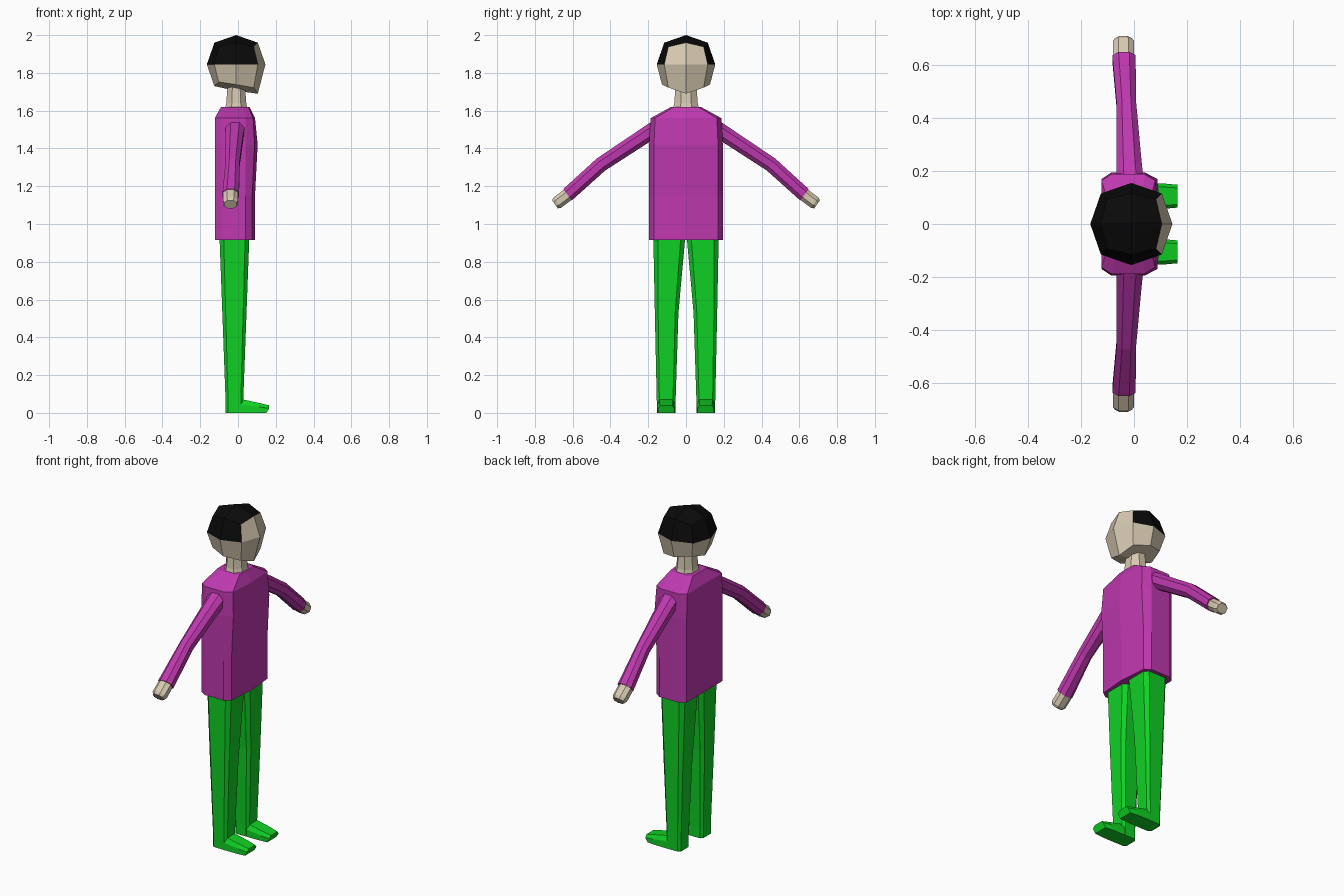
import bpy, bmesh
from mathutils import Vector
from itertools import product

if "Cube" in bpy.data.objects:
    bpy.data.objects.remove(bpy.data.objects["Cube"])


def material(name, rgb):
    m = bpy.data.materials.new(name)
    m.diffuse_color = (*rgb, 1)
    m.use_nodes = True
    m.node_tree.nodes["Principled BSDF"].inputs["Base Color"].default_value = m.diffuse_color
    return m


SKIN = material("skin", (0.68, 0.59, 0.44))
HAIR = material("black hair", (0.003, 0.003, 0.003))
SHIRT = material("magenta shirt", (0.52, 0.04, 0.43))
GREEN = material("green trousers", (0.005, 0.64, 0.018))


def finish(bm, name, mats):
    bmesh.ops.recalc_face_normals(bm, faces=bm.faces[:])
    me = bpy.data.meshes.new(name)
    bm.to_mesh(me)
    bm.free()
    for m in mats:
        me.materials.append(m)
    ob = bpy.data.objects.new(name, me)
    bpy.context.collection.objects.link(ob)
    return ob


def loft(name, rings, mat):
    """Skin a list of equal-length point rings and cap both ends."""
    bm = bmesh.new()
    loops = [[bm.verts.new(p) for p in ring] for ring in rings]
    n = len(loops[0])
    for a, b in zip(loops, loops[1:]):
        for i in range(n):
            j = (i + 1) % n
            bm.faces.new((a[i], a[j], b[j], b[i]))
    bm.faces.new(loops[0])
    bm.faces.new(loops[-1])
    return finish(bm, name, [mat])


def chamfered(u0, u1, v0, v1, c):
    """Rectangle with its corners cut off by c (a fraction of each side)."""
    a, b = (u1 - u0) * c, (v1 - v0) * c
    return [(u0 + a, v0), (u1 - a, v0), (u1, v0 + b), (u1, v1 - b),
            (u1 - a, v1), (u0 + a, v1), (u0, v1 - b), (u0, v0 + b)]


def level(z, x0, x1, y0, y1, c=0.2):
    return [(x, y, z) for x, y in chamfered(x0, x1, y0, y1, c)]


# Head: a cube with 2 x 2 faces per side pushed out to a ball
RADIUS = {1: 0.155, 2: 0.115, 3: 0.093}
bm = bmesh.new()
grid = {}
for key in product((-1, 0, 1), repeat=3):
    n = sum(map(abs, key))
    if n:
        p = Vector(key) * RADIUS[n] + Vector((-0.01, 0, 1.845))
        if key[2] < 0 and key[0] > 0:
            p.z -= 0.04 if key[1] == 0 else 0.03   # chin
        if key[2] < 0 and key[0] == 0 and key[1]:
            p += Vector((0, 0.012 * key[1], 0.008))  # jaw
        if key[2] < 0 and key[:2] == (0, 0):
            p.z += 0.015
        grid[key] = bm.verts.new(p)
for axis, side, a, b in product(range(3), (-1, 1), (-1, 0), (-1, 0)):
    keys = []
    for da, db in ((0, 0), (1, 0), (1, 1), (0, 1)):
        k = [a + da, b + db]
        k.insert(axis, side)
        keys.append(tuple(k))
    f = bm.faces.new([grid[k] for k in keys])
    upper = all(k[2] >= 0 for k in keys)
    face_side = axis == 0 and side == 1
    f.material_index = 1 if upper and not face_side else 0
finish(bm, "head", [SKIN, HAIR])

# Neck
loft("neck", [level(1.60, -0.072, 0.052, -0.072, 0.072, 0.28),
              level(1.64, -0.062, 0.044, -0.062, 0.062, 0.28),
              level(1.74, -0.055, 0.036, -0.055, 0.055, 0.28)], SKIN)


# Torso: sections with a slight ridge down the chest
def torso_ring(z, back, front, half, ridge):
    side = [(back, half * 0.87), (-0.085, half), (0.04, half), (front, half * 0.87)]
    pts = [(x, -y) for x, y in side] + [(ridge, 0)] + side[::-1]
    return [(x, y, z) for x, y in pts]


loft("torso", [torso_ring(0.915, -0.123, 0.075, 0.195, 0.090),
               torso_ring(1.15, -0.123, 0.075, 0.195, 0.090),
               torso_ring(1.42, -0.123, 0.088, 0.195, 0.104),
               torso_ring(1.56, -0.123, 0.080, 0.188, 0.090),
               [(x, y, 1.62) for x, y in
                ((-0.09, -0.065), (-0.06, -0.078), (0.03, -0.078), (0.055, -0.065),
                 (0.06, 0), (0.055, 0.065), (0.03, 0.078), (-0.06, 0.078), (-0.09, 0.065))]],
     SHIRT)


# Arm sections lie across the arm direction
def arm_ring(s, y, z, x0, x1, h, c=0.27):
    across = Vector((0, 0.58, 0.81))
    out = []
    for x, t in chamfered(x0, x1, -h, h, c):
        out.append((x, s * (y + across.y * t), z + across.z * t))
    return out


for s, side in ((-1, "right"), (1, "left")):
    loft(side + "_sleeve", [arm_ring(s, 0.15, 1.512, -0.068, 0.038, 0.043),
                            arm_ring(s, 0.21, 1.473, -0.066, 0.030, 0.042),
                            arm_ring(s, 0.45, 1.315, -0.066, 0.008, 0.039),
                            arm_ring(s, 0.627, 1.155, -0.082, 0.006, 0.038)], SHIRT)
    loft(side + "_hand", [arm_ring(s, 0.615, 1.163, -0.080, 0.000, 0.034),
                          arm_ring(s, 0.681, 1.113, -0.080, 0.000, 0.034),
                          arm_ring(s, 0.694, 1.104, -0.072, -0.008, 0.026)], SKIN)

    # Trouser leg
    def leg(z, x0, x1, inner, outer):
        return level(z, x0, x1, *sorted((s * inner, s * outer)), 0.14)
    loft(side + "_leg", [leg(0, -0.066, 0.028, 0.056, 0.153),
                         leg(0.07, -0.066, 0.028, 0.055, 0.155),
                         leg(0.53, -0.083, 0.045, 0.040, 0.165),
                         leg(0.93, -0.098, 0.060, 0.004, 0.173)], GREEN)

    # Foot: side profile sections running forward to the toe
    def foot(x_low, x_top, top, half):
        m = s * 0.105
        return [(x_low, m - half, 0), (x_low, m + half, 0),
                (x_top, m + half, top * 0.6), (x_top, m + half * 0.72, top),
                (x_top, m - half * 0.72, top), (x_top, m - half, top * 0.6)]
    loft(side + "_foot", [foot(-0.03, -0.03, 0.07, 0.048),
                          foot(0.03, 0.03, 0.07, 0.049),
                          foot(0.10, 0.11, 0.053, 0.048),
                          foot(0.15, 0.165, 0.04, 0.043)], GREEN)
